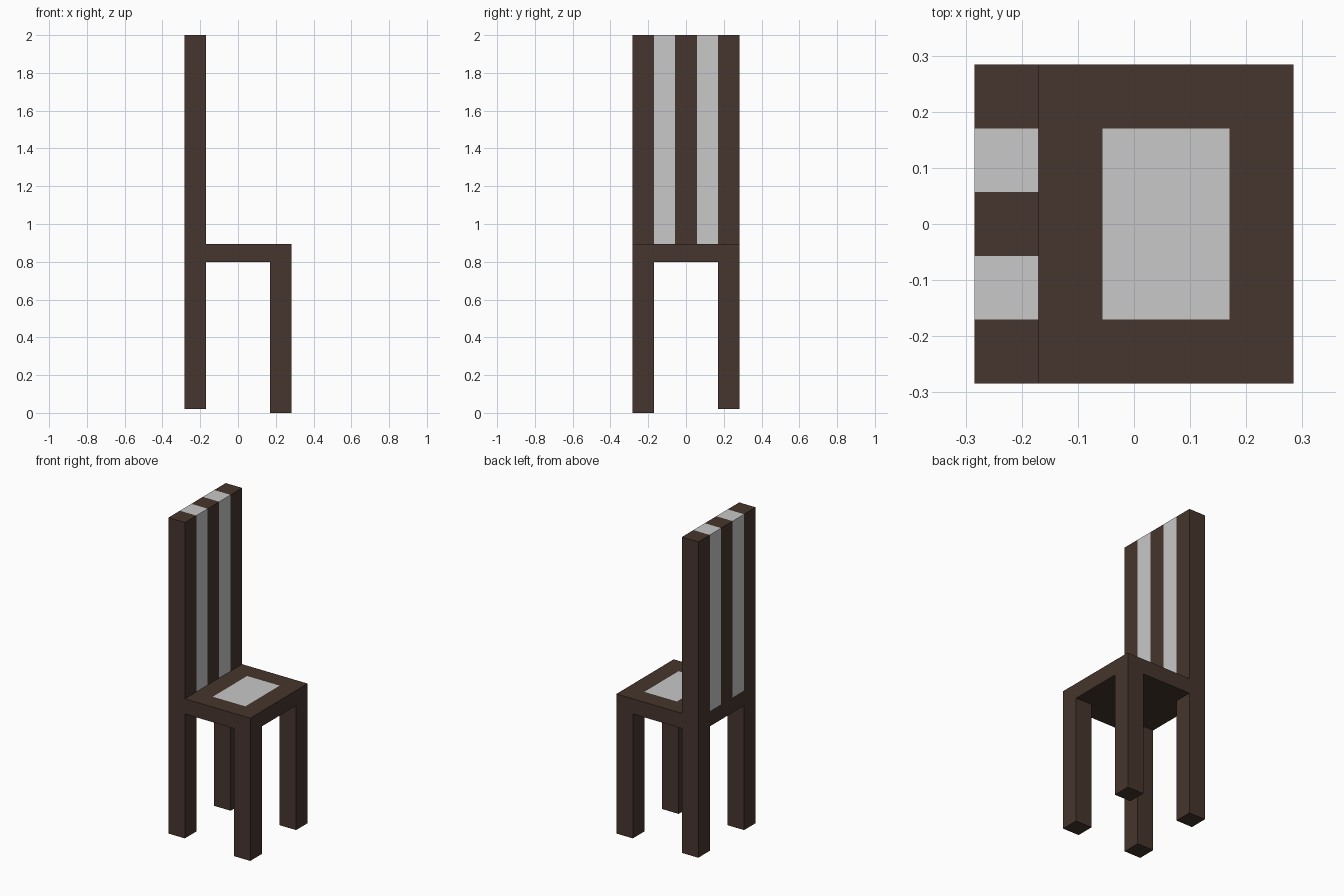
import bpy
import bmesh
from mathutils import Vector

cube = bpy.data.objects.get("Cube")
if cube:
    bpy.data.objects.remove(cube)


def make_material(name, rgb):
    mat = bpy.data.materials.new(name)
    mat.use_nodes = True
    mat.diffuse_color = (*rgb, 1)
    mat.node_tree.nodes["Principled BSDF"].inputs["Base Color"].default_value = (*rgb, 1)
    return mat


wood = make_material("dark_brown_wood", (0.061, 0.036, 0.026))
pale = make_material("pale_grey", (0.58, 0.58, 0.58))

HALF = 0.284            # half width of the square footprint
BAR = 0.114             # thickness of legs and back
INNER = HALF - BAR
SEAT_BOTTOM, SEAT_TOP, TOP = 0.80, 0.895, 2.0


def make_box(name, low, high, cuts=(), is_pale=None):
    """Box between two corners, cut at (axis, position) planes, with a colour rule."""
    low, high = Vector(low), Vector(high)
    bm = bmesh.new()
    bmesh.ops.create_cube(bm, size=1)
    for v in bm.verts:
        v.co = (low + high) / 2 + v.co * (high - low)
    for axis, position in cuts:
        normal = Vector((0, 0, 0))
        normal[axis] = 1
        bmesh.ops.bisect_plane(bm, geom=bm.verts[:] + bm.edges[:] + bm.faces[:],
                               plane_co=normal * position, plane_no=normal)
    bm.normal_update()
    if is_pale:
        for f in bm.faces:
            f.material_index = int(is_pale(f.calc_center_median(), f.normal))
    mesh = bpy.data.meshes.new(name)
    bm.to_mesh(mesh)
    bm.free()
    mesh.materials.append(wood)
    mesh.materials.append(pale)
    obj = bpy.data.objects.new(name, mesh)
    bpy.context.collection.objects.link(obj)
    return obj


# Seat slab with a pale panel in its top
make_box("seat", (-HALF, -HALF, SEAT_BOTTOM), (HALF, HALF, SEAT_TOP),
         [(0, -INNER + BAR), (0, INNER), (1, -INNER), (1, INNER)],
         lambda c, n: n.z > 0.5 and -INNER + BAR < c.x < INNER and abs(c.y) < INNER)

# Tall back with two pale stripes running over the top edge
make_box("backrest", (-HALF, -HALF, SEAT_TOP), (-INNER, HALF, TOP),
         [(1, s * y) for s in (-1, 1) for y in (BAR / 2, INNER)],
         lambda c, n: BAR / 2 < abs(c.y) < INNER and n.z > -0.5)

# Four square legs, one slightly longer than the rest
for x_side, x_name in ((-1, "back"), (1, "front")):
    for y_side, y_name in ((-1, "right"), (1, "left")):
        bottom = 0 if (x_side, y_side) == (1, -1) else 0.02
        xs = sorted((x_side * INNER, x_side * HALF))
        ys = sorted((y_side * INNER, y_side * HALF))
        make_box(f"{x_name}_{y_name}_leg", (xs[0], ys[0], bottom), (xs[1], ys[1], SEAT_BOTTOM))
